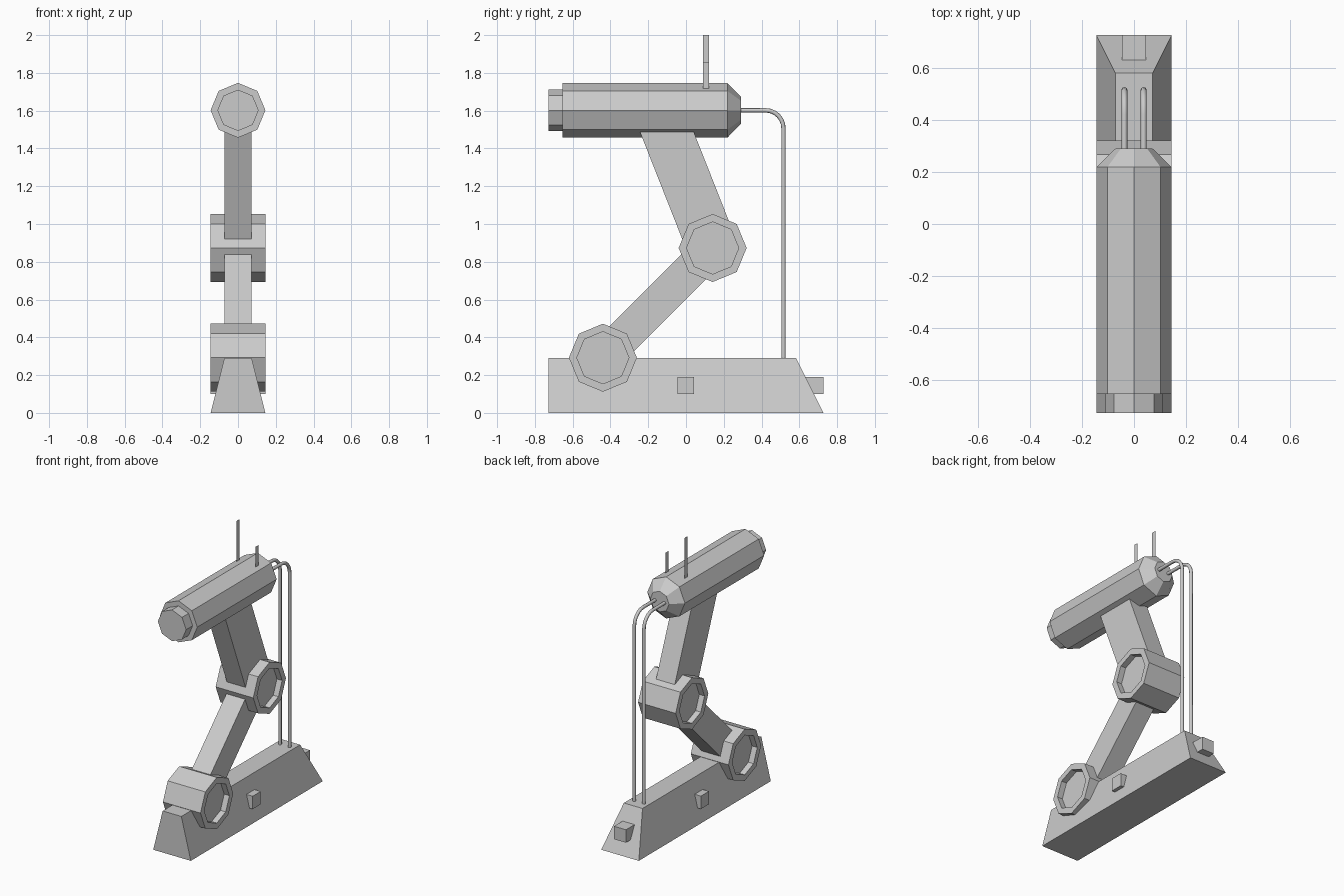
import bpy, bmesh
from math import pi, sin, cos
from mathutils import Vector

if "Cube" in bpy.data.objects:
    bpy.data.objects.remove(bpy.data.objects["Cube"])


def mesh_object(name, verts, faces):
    bm = bmesh.new()
    vs = [bm.verts.new(v) for v in verts]
    for f in faces:
        bm.faces.new([vs[i] for i in f])
    bmesh.ops.recalc_face_normals(bm, faces=bm.faces)
    mesh = bpy.data.meshes.new(name)
    bm.to_mesh(mesh)
    bm.free()
    obj = bpy.data.objects.new(name, mesh)
    bpy.context.collection.objects.link(obj)
    return obj


def turned(name, profile, place, n=8):
    """Octagonal turned part; profile is (position on axis, radius)."""
    verts = [place(a, r * cos(2 * pi * k / n), r * sin(2 * pi * k / n))
             for a, r in profile for k in range(n)]
    faces = [(i * n + k, i * n + (k + 1) % n, (i + 1) * n + (k + 1) % n, (i + 1) * n + k)
             for i in range(len(profile) - 1) for k in range(n)]
    faces += [tuple(range(n)), tuple(range(len(verts) - n, len(verts)))]
    return mesh_object(name, verts, faces)


def prism(name, outline, half_x):
    """Side outline (y, z) extruded across x; half_x holds one half width per point."""
    n = len(outline)
    verts = [(s * h, y, z) for s in (-1, 1) for (y, z), h in zip(outline, half_x)]
    faces = [tuple(range(n)), tuple(range(n, 2 * n))]
    faces += [(k, (k + 1) % n, n + (k + 1) % n, n + k) for k in range(n)]
    return mesh_object(name, verts, faces)


def block(name, y0, y1, z0, z1, hx):
    return prism(name, [(y0, z0), (y1, z0), (y1, z1), (y0, z1)], [hx] * 4)


def arm(name, start, end, width):
    a, b = Vector(start), Vector(end)
    d = (b - a).normalized()
    p = Vector((-d.y, d.x)) * width / 2
    return prism(name, [a - p, b - p, b + p, a + p], [0.072] * 4)


LOW, ELBOW, TOP = (-0.44, 0.292), (0.141, 0.873), (-0.13, 1.56)

# Tapered base with sloping back
prism("base", [(-0.727, 0), (0.727, 0), (0.582, 0.29), (-0.727, 0.29)],
      [0.145, 0.145, 0.072, 0.072])

# Small blocks on the base sides and back
block("side_blocks", -0.045, 0.043, 0.1, 0.19, 0.145)
block("rear_block", 0.55, 0.727, 0.1, 0.19, 0.046)

# Joint drums with recessed ends
drum = [(-0.105, 0.138), (-0.145, 0.138), (-0.145, 0.18),
        (0.145, 0.18), (0.145, 0.138), (0.105, 0.138)]
for name, (cy, cz) in (("lower_joint", LOW), ("elbow_joint", ELBOW)):
    turned(name, drum, lambda a, u, v: (a, cy + u, cz + v))

# Arms
arm("lower_arm", LOW, ELBOW, 0.186)
arm("upper_arm", ELBOW, TOP, 0.265)

# Octagonal barrel with stepped nose and tapered tail
turned("barrel", [(-0.727, 0.109), (-0.655, 0.109), (-0.655, 0.145),
                  (0.219, 0.145), (0.29, 0.072)],
       lambda a, u, v: (u, a, 1.602 + v))

# Flat antennas
for name, x, top in (("tall_antenna", -0.073, 2.0), ("short_antenna", 0.073, 1.858)):
    mesh_object(name, [(x, 0.09, 1.715), (x, 0.122, 1.715), (x, 0.122, top), (x, 0.09, top)],
                [(0, 1, 2, 3)])

# Twin cables from the tail down to the base
for side, x in (("left", -0.037), ("right", 0.037)):
    path = [(0.27, 1.602)]
    path += [(0.421 + 0.095 * sin(t * pi / 12), 1.507 + 0.095 * cos(t * pi / 12)) for t in range(7)]
    path += [(0.516, 0.27)]
    curve = bpy.data.curves.new(side + "_cable", "CURVE")
    curve.dimensions = "3D"
    curve.bevel_depth = 0.0115
    curve.bevel_resolution = 2
    curve.use_fill_caps = True
    spline = curve.splines.new("POLY")
    spline.points.add(len(path) - 1)
    for pt, (y, z) in zip(spline.points, path):
        pt.co = (x, y, z, 1)
    bpy.context.collection.objects.link(bpy.data.objects.new(side + "_cable", curve))
